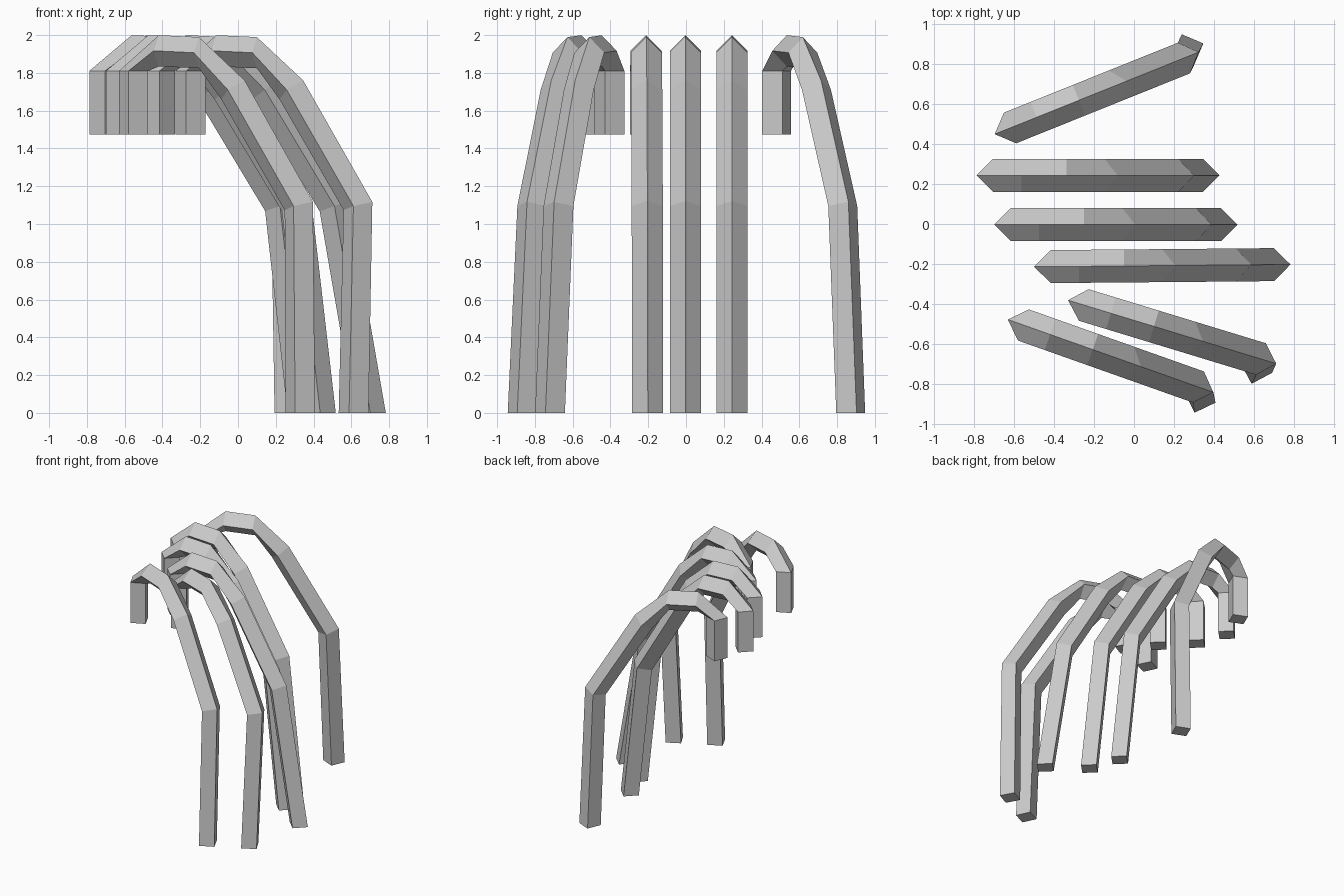
import bpy, bmesh
from math import atan2, cos, sin, radians, pi
from mathutils import Vector

if "Cube" in bpy.data.objects:
    bpy.data.objects.remove(bpy.data.objects["Cube"])

R = 0.0825  # radius of the diamond cross-section

# front-end centre, knee centre, foot centre (x, y) of every rib
RIBS = [
    ((-0.620, 0.480), (0.250, 0.830), (0.270, 0.872)),
    ((-0.705, 0.243), (0.222, 0.243), (0.345, 0.243)),
    ((-0.617, -0.003), (0.310, -0.003), (0.435, -0.003)),
    ((-0.417, -0.213), (0.510, -0.205), (0.700, -0.203)),
    ((-0.251, -0.405), (0.635, -0.675), (0.612, -0.720)),
    ((-0.553, -0.505), (0.322, -0.815), (0.330, -0.866)),
]

# shared arch profile: fraction of the way to the knee, height, tangent angle
ARCH = [
    (0.0, 1.475, 90), (0.0, 1.81, 90), (0.153, 1.917, 0),
    (0.396, 1.907, 0), (0.602, 1.71, -52.5),
]
KNEE_Z = 1.095


def make_rib(name, front, knee, foot):
    front, knee, foot = (Vector((*p, 0)) for p in (front, knee, foot))
    along = (knee - front).normalized()
    side = Vector((-along.y, along.x, 0))
    up = Vector((0, 0, 1))

    # path stations: centre and tangent angle inside the rib's plane
    path = [(front.lerp(knee, t) + up * z, radians(a)) for t, z, a in ARCH]
    thigh = path[-1][0]
    knee_pt = knee + up * KNEE_Z
    a_in = atan2(KNEE_Z - thigh.z, (knee_pt - thigh).dot(along))
    a_out = atan2(-KNEE_Z, (foot - knee).dot(along))
    path += [(knee_pt, (a_in + a_out) / 2), (foot, -pi / 2)]

    # diamond rings joined by flat quads, with closed ends
    bm = bmesh.new()
    rings = []
    for c, a in path:
        n = along * -sin(a) + up * cos(a)
        rings.append([bm.verts.new(c + d * R) for d in (n, side, -n, -side)])
    for r0, r1 in zip(rings, rings[1:]):
        for i in range(4):
            j = (i + 1) % 4
            bm.faces.new((r0[i], r0[j], r1[j], r1[i]))
    bm.faces.new(rings[0])
    bm.faces.new(rings[-1])
    bmesh.ops.recalc_face_normals(bm, faces=bm.faces)
    mesh = bpy.data.meshes.new(name)
    bm.to_mesh(mesh)
    bm.free()
    bpy.context.collection.objects.link(bpy.data.objects.new(name, mesh))


# row of bent ribs from back to front
for i, rib in enumerate(RIBS, 1):
    make_rib(f"rib_{i}", *rib)
